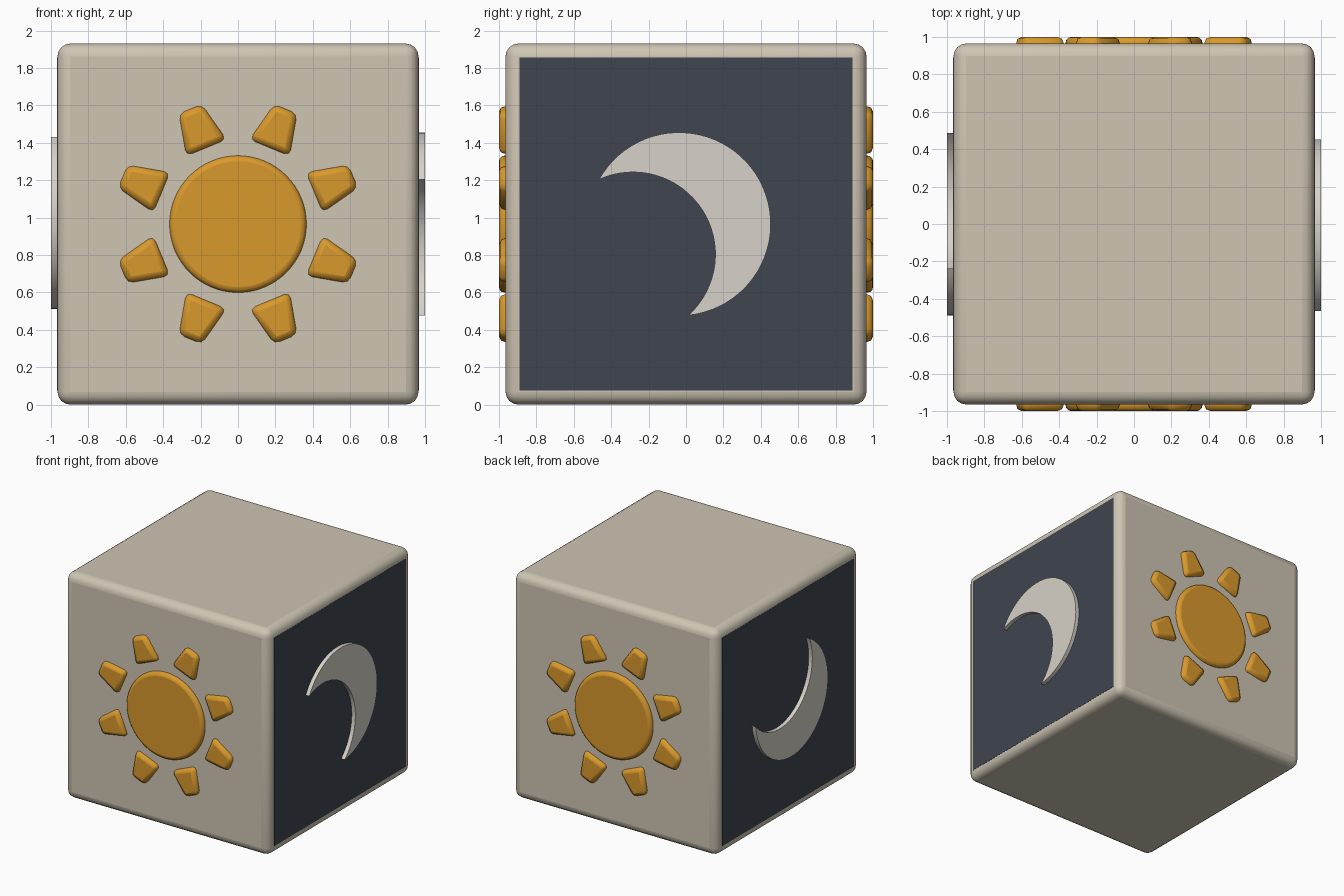
import bpy, bmesh, math
from math import sin, cos, pi, atan2, radians
from mathutils import Matrix

if "Cube" in bpy.data.objects:
    bpy.data.objects.remove(bpy.data.objects["Cube"])

HALF = 0.965   # half size of the cube
OUT = 1.0      # outer level of the raised emblems


def material(name, rgb):
    m = bpy.data.materials.new(name)
    m.diffuse_color = (*rgb, 1)
    m.use_nodes = True
    m.node_tree.nodes["Principled BSDF"].inputs["Base Color"].default_value = m.diffuse_color
    return m


stone = material("stone", (0.62, 0.56, 0.45))
night = material("night", (0.05, 0.06, 0.08))
gold = material("gold", (0.70, 0.32, 0.025))
ivory = material("ivory", (0.68, 0.64, 0.58))


def face_matrix(turn):
    # local x runs along the face, local y is up, local z points outward
    return (Matrix.Translation((0, 0, HALF)) @ Matrix.Rotation(radians(turn), 4, 'Z')
            @ Matrix.Rotation(pi / 2, 4, 'X'))


def prism(name, outline, low, high, mat, matrix, bevel=0, segments=2):
    bm = bmesh.new()
    face = bm.faces.new([bm.verts.new((x, y, low)) for x, y in outline])
    new = bmesh.ops.extrude_face_region(bm, geom=[face])["geom"]
    for v in new:
        if isinstance(v, bmesh.types.BMVert):
            v.co.z = high
    bmesh.ops.recalc_face_normals(bm, faces=bm.faces)
    mesh = bpy.data.meshes.new(name)
    bm.to_mesh(mesh)
    bm.free()
    mesh.materials.append(mat)
    ob = bpy.data.objects.new(name, mesh)
    bpy.context.collection.objects.link(ob)
    ob.matrix_world = matrix
    if bevel:
        mod = ob.modifiers.new("Bevel", 'BEVEL')
        mod.width, mod.segments = bevel, segments
        mod.limit_method, mod.angle_limit = 'ANGLE', radians(30)
    bpy.ops.object.select_all(action='DESELECT')
    bpy.context.view_layer.objects.active = ob
    ob.select_set(True)
    bpy.ops.object.shade_smooth_by_angle(angle=radians(30))
    return ob


def arc(cx, cy, r, a0, a1, n):
    return [(cx + r * cos(a0 + (a1 - a0) * i / n), cy + r * sin(a0 + (a1 - a0) * i / n))
            for i in range(n + 1)]


def square(h):
    return [(-h, -h), (h, -h), (h, h), (-h, h)]


# Cube body with rounded edges
prism("cube_body", square(HALF), -HALF, HALF, stone, face_matrix(0), 0.068, 4)

# Suns on front and back: disc and eight tapered rays
ray = [(-0.116, 0.442), (0.116, 0.442), (0.066, 0.666), (-0.066, 0.666)]
for side, turn in (("front", 0), ("back", 180)):
    m = face_matrix(turn)
    prism(f"{side}_sun_disc", arc(0, 0, 0.366, 0, 2 * pi, 64)[:-1], 0.93, OUT, gold, m, 0.03, 3)
    for i in range(8):
        spin = Matrix.Rotation(radians(22.5 + 45 * i), 4, 'Z')
        prism(f"{side}_sun_ray_{i + 1}", ray, 0.93, OUT, gold, m @ spin, 0.032, 2)

# Crescent outline: outer circle minus an offset inner circle
R, r, ox, ix, iy = 0.49, 0.44, -0.037, -0.283, -0.162
dx, dy = ix - ox, iy
d = math.hypot(dx, dy)
a = (d * d + R * R - r * r) / (2 * d)
h = math.sqrt(R * R - a * a)
mx, my = ox + a * dx / d, a * dy / d
low_tip = (mx - h * dy / d, my + h * dx / d)
high_tip = (mx + h * dy / d, my - h * dx / d)
angle = lambda p, cx, cy: atan2(p[1] - cy, p[0] - cx)
crescent = arc(ox, 0, R, angle(low_tip, ox, 0), angle(high_tip, ox, 0), 48)
crescent += arc(ix, iy, r, angle(high_tip, ix, iy), angle(low_tip, ix, iy), 32)[1:-1]

# Night panels and moons on right and left; the left moon is a quarter turn round
for side, turn, spin in (("right", 90, 0), ("left", 270, -90)):
    m = face_matrix(turn)
    prism(f"{side}_panel", square(0.89), 0.95, HALF + 0.0015, night, m)
    prism(f"{side}_moon", crescent, 0.93, OUT, ivory, m @ Matrix.Rotation(radians(spin), 4, 'Z'))
